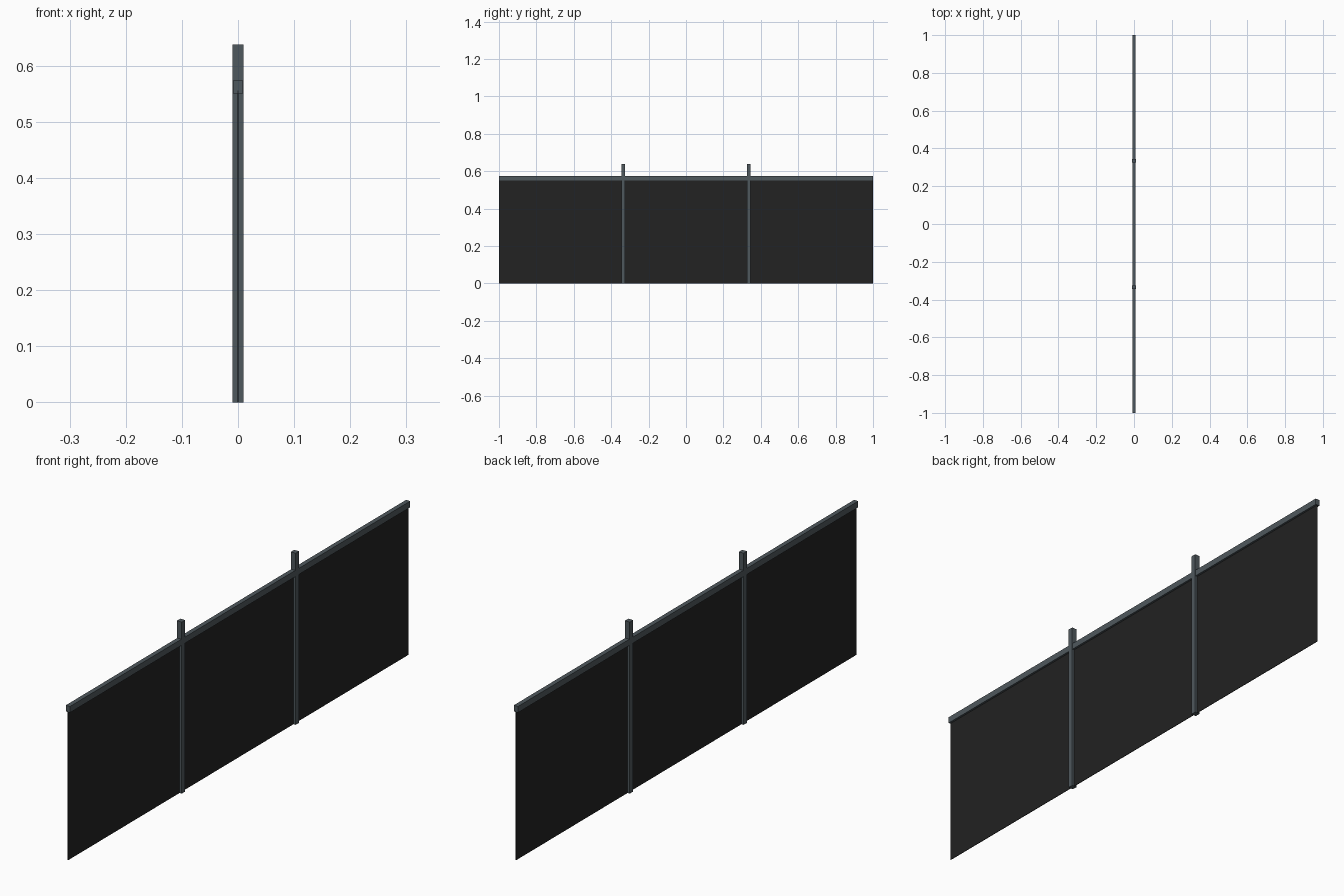
import bpy

if "Cube" in bpy.data.objects:
    bpy.data.objects.remove(bpy.data.objects["Cube"])


def material(name, color):
    m = bpy.data.materials.new(name)
    m.diffuse_color = (*color, 1.0)
    m.use_nodes = True
    m.node_tree.nodes["Principled BSDF"].inputs["Base Color"].default_value = m.diffuse_color
    return m


steel = material("grey steel", (0.078, 0.098, 0.110))
cloth = material("black sheet", (0.016, 0.016, 0.016))


def box(name, lo, hi, mat):
    """Axis-aligned box between two corners."""
    bpy.ops.mesh.primitive_cube_add(size=1, location=[(a + b) / 2 for a, b in zip(lo, hi)])
    ob = bpy.context.object
    ob.name = name
    ob.scale = [b - a for a, b in zip(lo, hi)]
    bpy.ops.object.transform_apply(location=False, rotation=False, scale=True)
    ob.data.materials.append(mat)
    return ob


# thin dark infill panel
box("panel", (-0.001, -1, 0), (0.001, 1, 0.556), cloth)

# top rail running the full length
box("top_rail", (-0.0085, -1, 0.551), (0.0085, 1, 0.574), steel)

# two upright posts that rise above the rail
for side, label in ((-1, "left"), (1, "right")):
    y = side * 0.335
    box(label + "_post", (-0.01, y - 0.01, 0), (0.01, y + 0.01, 0.638), steel)
